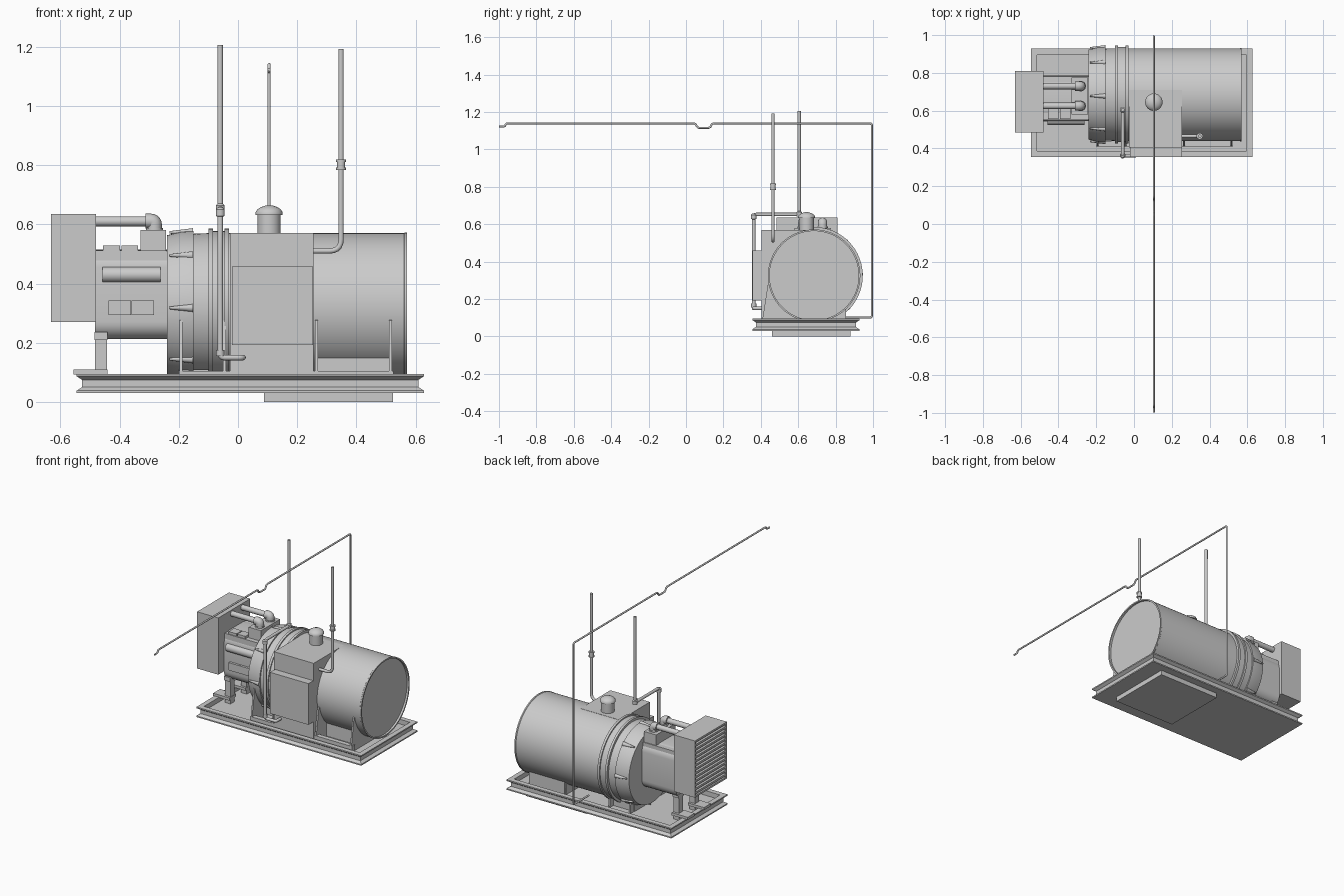
import bpy, bmesh, math
from mathutils import Vector, Matrix

if "Cube" in bpy.data.objects:
    bpy.data.objects.remove(bpy.data.objects["Cube"])

CY, CZ, R = 0.685, 0.325, 0.245   # drum axis and radius


def finish(name, bm, smooth=True):
    bmesh.ops.recalc_face_normals(bm, faces=bm.faces)
    me = bpy.data.meshes.new(name)
    bm.to_mesh(me)
    bm.free()
    ob = bpy.data.objects.new(name, me)
    bpy.context.collection.objects.link(ob)
    if smooth:
        shade(ob)
    return ob


def shade(ob):
    bpy.ops.object.select_all(action='DESELECT')
    ob.select_set(True)
    bpy.context.view_layer.objects.active = ob
    bpy.ops.object.shade_smooth_by_angle(angle=math.radians(35))


def box(name, x, y, z, bevel=0, segs=3):
    bm = bmesh.new()
    bmesh.ops.create_cube(bm, size=1)
    for v in bm.verts:
        v.co = Vector([(a + b) / 2 + c * (b - a) for (a, b), c in zip((x, y, z), v.co)])
    if bevel:   # round the long edges running along x
        es = [e for e in bm.edges if abs(e.verts[0].co.x - e.verts[1].co.x) > 1e-4]
        bmesh.ops.bevel(bm, geom=es, offset=bevel, segments=segs, profile=0.5, affect='EDGES')
    return finish(name, bm, bool(bevel))


def lathe(name, prof, axis, origin, n=48):
    """Spin (distance along axis, radius) points around the x or z axis."""
    bm = bmesh.new()
    rings = []
    for t, r in prof:
        ring = []
        for i in range(n):
            a = 2 * math.pi * i / n
            c, s = r * math.cos(a), r * math.sin(a)
            ring.append(bm.verts.new(Vector(origin) + Vector((t, c, s) if axis == 'X' else (c, s, t))))
        rings.append(ring)
    for p, q in zip(rings, rings[1:]):
        for i in range(n):
            bm.faces.new((p[i], p[(i + 1) % n], q[(i + 1) % n], q[i]))
    bm.faces.new(rings[0])
    bm.faces.new(rings[-1])
    return finish(name, bm)


def pipe(name, pts, r, bend=0.02, res=4):
    """Round tube along a path with filleted corners."""
    pts = [Vector(p) for p in pts]
    path = [pts[0]]
    for a, b, c in zip(pts, pts[1:], pts[2:]):
        d = min(bend, (a - b).length * 0.45, (c - b).length * 0.45)
        p, q = b + (a - b).normalized() * d, b + (c - b).normalized() * d
        for k in range(6):
            t = k / 5
            path.append(p * (1 - t) ** 2 + b * 2 * t * (1 - t) + q * t * t)
    path.append(pts[-1])
    cu = bpy.data.curves.new(name, 'CURVE')
    cu.dimensions = '3D'
    cu.bevel_depth, cu.bevel_resolution, cu.use_fill_caps = r, res, True
    sp = cu.splines.new('POLY')
    sp.points.add(len(path) - 1)
    for pt, co in zip(sp.points, path):
        pt.co = (*co, 1)
    ob = bpy.data.objects.new(name, cu)
    bpy.context.collection.objects.link(ob)
    bpy.ops.object.select_all(action='DESELECT')
    ob.select_set(True)
    bpy.context.view_layer.objects.active = ob
    bpy.ops.object.convert(target='MESH')
    shade(bpy.context.view_layer.objects.active)


def plate(name, x0, x1, prof):
    """Extrude a (y, z) outline along x."""
    bm = bmesh.new()
    f = bm.faces.new([bm.verts.new((x0, y, z)) for y, z in prof])
    ext = bmesh.ops.extrude_face_region(bm, geom=[f])['geom']
    bmesh.ops.translate(bm, vec=(x1 - x0, 0, 0), verts=[g for g in ext if isinstance(g, bmesh.types.BMVert)])
    bm.faces.ensure_lookup_table()
    return finish(name, bm, False)


# Skid frame: beam section swept round a rectangle, with recessed floor
bm = bmesh.new()
loops = []
for o, z in [(0, .03), (0, .038), (.018, .05), (.018, .075), (0, .087), (0, .095), (.032, .095), (.032, .065)]:
    loops.append([bm.verts.new(p) for p in
                  [(-.545 + o, .355 + o, z), (.628 - o, .355 + o, z), (.628 - o, .928 - o, z), (-.545 + o, .928 - o, z)]])
for p, q in zip(loops, loops[1:]):
    for i in range(4):
        bm.faces.new((p[i], p[(i + 1) % 4], q[(i + 1) % 4], q[i]))
bm.faces.new(loops[0])
bm.faces.new(loops[-1])
finish("skid_frame", bm, False)
box("base_pad", (.088, .523), (.46, .88), (0, .031))

# Main drum with recessed end cover
lathe("drum", [(-.03, R), (.56, R), (.562, .247), (.57, .247), (.57, .238), (.557, .238)], 'X', (0, CY, CZ), 96)
# Coupling housing with flange rings
lathe("coupling_housing", [(-.24, .15), (-.24, .238), (-.19, .25), (-.15, .252), (-.15, .243), (-.10, .245),
      (-.10, .26), (-.085, .26), (-.085, .252), (-.045, .252), (-.045, .26), (-.03, .26), (-.03, .2)],
      'X', (0, CY, CZ), 96)
# Tapered ribs round the housing
for i in range(8):
    bm = bmesh.new()
    bmesh.ops.create_cone(bm, cap_ends=True, segments=12, radius1=.004, radius2=.014, depth=.08)
    a = math.pi / 4 * i + .03
    M = Matrix.Translation((-.192, CY + .248 * math.cos(a), CZ + .248 * math.sin(a))) @ Matrix.Rotation(math.pi / 2, 4, 'Y')
    bm.transform(M)
    finish("housing_rib", bm)

# Saddle and gusset supports
box("drum_saddle", (.265, .52), (.515, .855), (.06, .16))
box("housing_saddle", (-.2, -.03), (.56, .81), (.06, .11))
for x in (-.192, -.045, .265, .515):
    plate("gusset", x - .005, x + .005,
          [(.41, .06), (.41, .1), (.437, .275), (.455, .28), (.53, .16), (.84, .16), (.848, .06)])
box("support_rail", (-.2, .525), (.41, .44), (.06, .105))

# Control cabinet with door
box("cabinet", (-.027, .255), (.405, .71), (.065, .57))
box("cabinet_door", (-.02, .253), (.355, .406), (.193, .458))
# Breather on the cabinet roof
lathe("breather", [(.565, .039), (.632, .039), (.632, .046), (.64, .046), (.65, .04), (.658, .028), (.664, .01)],
      'Z', (.105, .645, 0))

# Motor body and its details
box("motor_body", (-.482, -.235), (.545, .79), (.212, .515), .06, 6)
box("motor_top_rail", (-.482, -.24), (.55, .78), (.465, .512))
lathe("side_cylinder", [(-.458, .026), (-.262, .026)], 'X', (0, .55, .43), 24)
for x in (-.455, -.393):
    box("upper_module", (x, x + .056), (.555, .61), (.478, .528))
for x in (-.438, -.36):
    box("lower_module", (x, x + .076), (.53, .57), (.293, .342))
box("pipe_manifold", (-.33, -.243), (.58, .775), (.51, .58))

# Radiator with louvred left face
box("radiator", (-.615, -.48), (.485, .81), (.27, .635))
for y in (.485, .798):
    box("radiator_side_frame", (-.631, -.61), (y, y + .012), (.27, .635))
for z in (.27, .623):
    box("radiator_edge_frame", (-.631, -.61), (.485, .81), (z, z + .012))
for i in range(13):
    z = .29 + i * .0255
    box("louvre", (-.63, -.612), (.495, .8), (z, z + .013))

# Coolant pipes with elbows
for y in (.625, .73):
    pipe("coolant_pipe", [(-.49, y, .61), (-.3, y, .61)], .017)
    pipe("coolant_elbow", [(-.312, y, .611), (-.282, y, .611), (-.282, y, .575)], .025, .022)
    lathe("elbow_collar", [(.578, .028), (.588, .028)], 'Z', (-.282, y, 0), 24)

# Motor legs on feet
for y in (.575, .74):
    box("motor_leg", (-.482, -.442), (y - .02, y + .02), (.06, .215))
    box("leg_bracket", (-.485, -.44), (y - .027, y + .027), (.21, .236))
    box("leg_foot", (-.555, -.44), (y - .035, y + .035), (.093, .11))

# Front pipe rising over the housing
pipe("front_pipe", [(.017, .405, .15), (.017, .362, .15), (-.06, .362, .15), (-.06, .362, .652),
                    (-.06, .605, .652), (-.06, .605, 1.205)], .0095, .015)
lathe("front_pipe_lower_collar", [(.155, .014), (.175, .014)], 'Z', (-.06, .362, 0), 20)
for y, z in ((.362, .638), (.605, .652)):
    lathe("front_pipe_collar", [(z - .012, .009), (z - .01, .015), (z + .012, .015), (z + .018, .009)], 'Z', (-.06, y, 0), 20)

# Outlet pipe beside the cabinet
pipe("outlet_pipe", [(.25, .465, .51), (.348, .465, .51), (.348, .465, 1.192)], .009, .04)
lathe("outlet_coupling", [(.784, .012), (.784, .017), (.792, .017), (.792, .014), (.81, .014), (.81, .017),
                          (.818, .017), (.818, .012)], 'Z', (.348, .465, 0), 24)

# Long overhead line
X = .105
pipe("overhead_line", [(X, -.999, 1.122), (X, -.97, 1.122), (X, -.962, 1.139), (X, .05, 1.139), (X, .062, 1.115),
                       (X, .128, 1.115), (X, .14, 1.139), (X, .994, 1.139), (X, .994, .1), (X, .84, .1)], .0055, .012)
